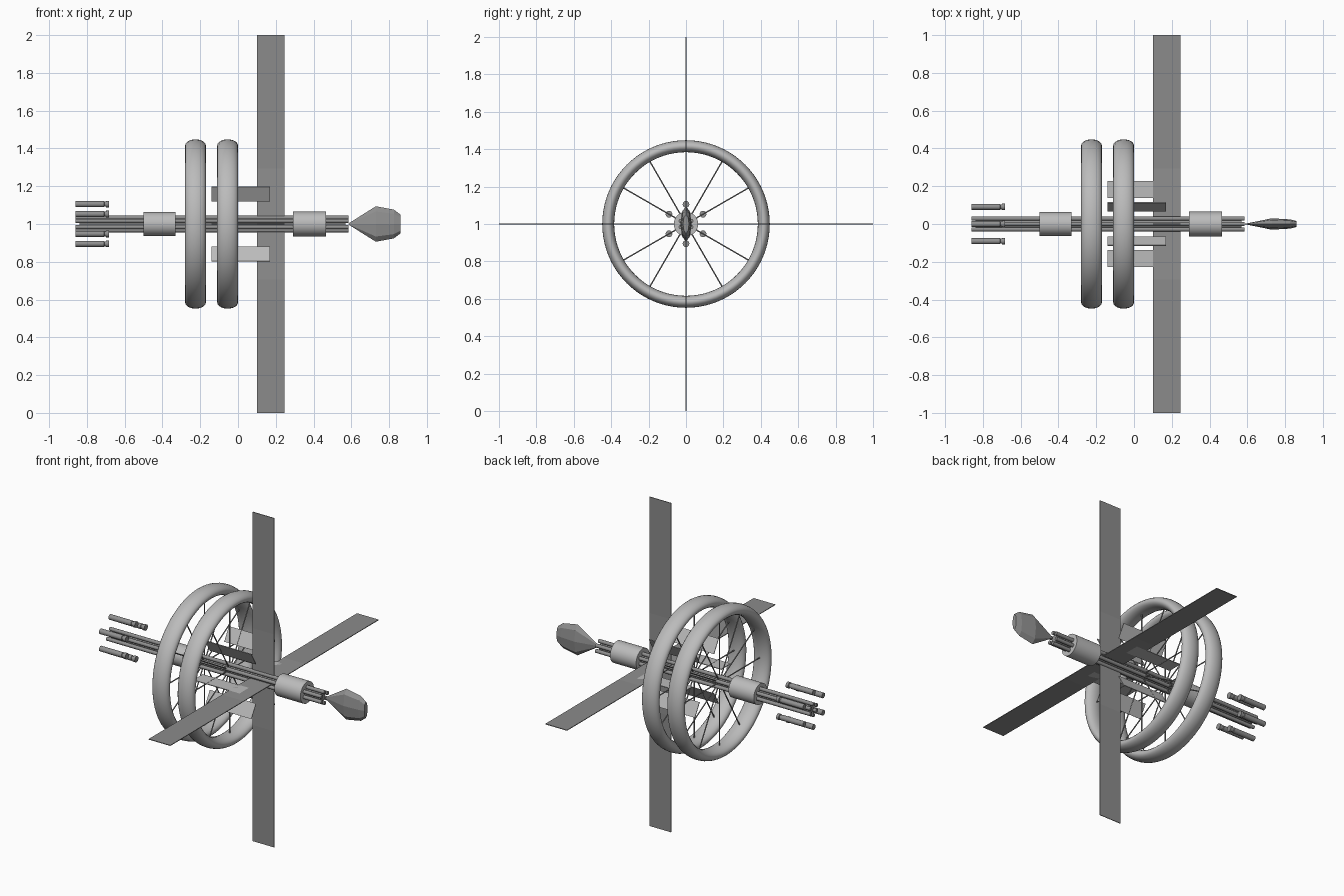
import bpy, bmesh
from math import sin, cos, pi, radians
from mathutils import Matrix, Vector

if "Cube" in bpy.data.objects:
    bpy.data.objects.remove(bpy.data.objects["Cube"])

AXIS_Z = 1.0


def grey(name, v):
    m = bpy.data.materials.new(name)
    m.diffuse_color = (v, v, v, 1)
    m.use_nodes = True
    m.node_tree.nodes["Principled BSDF"].inputs["Base Color"].default_value = m.diffuse_color
    return m


LIGHT = grey("light_grey", 0.5)
MID = grey("mid_grey", 0.28)
BLADE = grey("blade_grey", 0.26)
BLADE_ROOT = grey("blade_root_grey", 0.28)


def finish(name, bm, mat, smooth=True):
    bmesh.ops.recalc_face_normals(bm, faces=bm.faces)
    me = bpy.data.meshes.new(name)
    bm.to_mesh(me)
    bm.free()
    me.materials.append(mat)
    ob = bpy.data.objects.new(name, me)
    bpy.context.collection.objects.link(ob)
    if smooth:
        bpy.context.view_layer.objects.active = ob
        ob.select_set(True)
        bpy.ops.object.shade_smooth_by_angle(angle=radians(35))
        ob.select_set(False)
    return ob


def lathe(name, profile, sides, mat, r=0.0, angle=0.0, closed=False, flat_y=1.0, smooth=True):
    """Revolve (x, radius) points round a line parallel to x, offset r at an angle."""
    bm = bmesh.new()
    cy, cz = r * cos(angle), AXIS_Z + r * sin(angle)
    rings = []
    for x, rad in profile:
        rings.append([bm.verts.new((x, cy + flat_y * rad * cos(2 * pi * i / sides),
                                    cz + rad * sin(2 * pi * i / sides))) for i in range(sides)])
    pairs = list(zip(rings, rings[1:]))
    if closed:
        pairs.append((rings[-1], rings[0]))
    else:
        bm.faces.new(rings[0])
        bm.faces.new(rings[-1])
    for a, b in pairs:
        for i in range(sides):
            j = (i + 1) % sides
            bm.faces.new((a[i], a[j], b[j], b[i]))
    return finish(name, bm, mat, smooth)


def tube(name, x0, x1, rad, sides, mat, r=0.0, angle=0.0):
    return lathe(name, [(x0, rad), (x1, rad)], sides, mat, r, angle)


def plate(name, x0, x1, r0, r1, angle, mat, thick=0.004):
    """Thin panel lying in a radial plane."""
    bm = bmesh.new()
    bmesh.ops.create_cube(bm, size=1)
    bmesh.ops.scale(bm, vec=(x1 - x0, r1 - r0, thick), verts=bm.verts)
    bmesh.ops.translate(bm, vec=((x0 + x1) / 2, (r0 + r1) / 2, 0), verts=bm.verts)
    m = Matrix.Translation((0, 0, AXIS_Z)) @ Matrix.Rotation(angle, 4, 'X')
    bmesh.ops.transform(bm, matrix=m, verts=bm.verts)
    return finish(name, bm, mat, False)


# Spine: a core and six long tubes
tube("spine_core", -0.84, 0.57, 0.024, 16, MID)
for k in range(6):
    tube("spine_tube", -0.86, 0.585, 0.011, 12, MID, 0.033, radians(30 + 60 * k))

# Two cylindrical modules
tube("rear_module", -0.50, -0.33, 0.063, 32, LIGHT)
tube("front_module", 0.29, 0.465, 0.065, 32, LIGHT)

# Two habitat rings with spokes
for cx in (-0.225, -0.055):
    section = [(cx + 0.055 * cos(t), 0.416 + 0.032 * sin(t))
               for t in (2 * pi * i / 20 for i in range(20))]
    lathe("habitat_ring", section, 80, LIGHT, closed=True)
    bm = bmesh.new()
    for k in range(12):
        a = radians(30 * k)
        d = Vector((0, cos(a), sin(a)))
        m = (Matrix.Translation(Vector((cx, 0, AXIS_Z)) + d * 0.21)
             @ d.to_track_quat('Z', 'Y').to_matrix().to_4x4())
        bmesh.ops.create_cone(bm, cap_ends=True, segments=8, radius1=0.0035,
                              radius2=0.0035, depth=0.38, matrix=m)
    finish("ring_spokes", bm, MID)

# Four long radiator blades, each with a slightly paler root
for k in range(4):
    plate("blade_root", 0.10, 0.245, 0.03, 0.295, radians(90 * k), BLADE_ROOT)
    plate("radiator_blade", 0.10, 0.245, 0.295, 1.0, radians(90 * k), BLADE)

# Six small panels round the spine
for k in range(6):
    plate("small_panel", -0.14, 0.17, 0.138, 0.228, radians(60 * k), LIGHT)

# Six engine pods at the tail
pod = [(-0.86, 0.016), (-0.71, 0.016), (-0.708, 0.013), (-0.70, 0.013),
       (-0.698, 0.018), (-0.682, 0.018)]
for k in range(6):
    lathe("engine_pod", pod, 16, MID, 0.105, radians(30 + 60 * k))

# Flattened faceted nose
nose = [(0.585, 0.003), (0.73, 0.094), (0.825, 0.076), (0.86, 0.05)]
lathe("nose", nose, 8, MID, flat_y=0.32, smooth=False)
